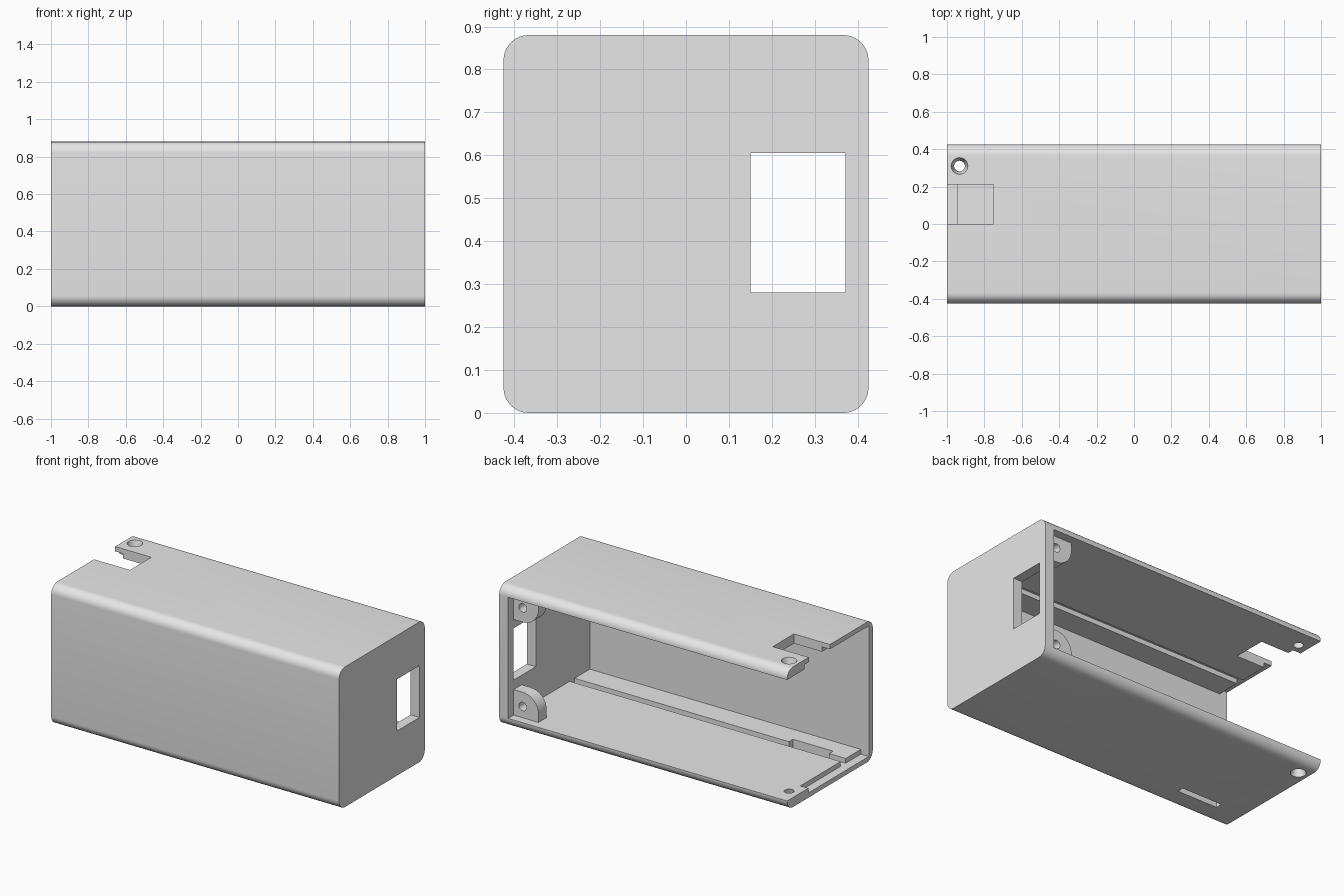
import bpy, bmesh, math
from mathutils import Matrix, Vector

if "Cube" in bpy.data.objects:
    bpy.data.objects.remove(bpy.data.objects["Cube"], do_unlink=True)

H = 0.88            # height of the case
WALL_IN = 0.06      # floor, ceiling and end wall thickness
grey = bpy.data.materials.new("light_grey")
grey.use_nodes = True
grey.diffuse_color = (0.8, 0.8, 0.8, 1)
grey.node_tree.nodes["Principled BSDF"].inputs["Base Color"].default_value = grey.diffuse_color


def add_object(name, bm):
    bmesh.ops.recalc_face_normals(bm, faces=bm.faces)
    mesh = bpy.data.meshes.new(name)
    bm.to_mesh(mesh)
    bm.free()
    mesh.materials.append(grey)
    ob = bpy.data.objects.new(name, mesh)
    bpy.context.collection.objects.link(ob)
    return ob


def box(name, x, y, z):
    bm = bmesh.new()
    bmesh.ops.create_cube(bm, size=1)
    for v in bm.verts:
        v.co = Vector([lo + (c + 0.5) * (hi - lo) for c, (lo, hi) in zip(v.co, (x, y, z))])
    return add_object(name, bm)


def prism(name, points, offset):
    bm = bmesh.new()
    face = bm.faces.new([bm.verts.new(p) for p in points])
    grown = bmesh.ops.extrude_face_region(bm, geom=[face])["geom"]
    bmesh.ops.translate(bm, vec=offset, verts=[g for g in grown if isinstance(g, bmesh.types.BMVert)])
    return add_object(name, bm)


def rod(name, r1, r2, depth, matrix):
    bm = bmesh.new()
    bmesh.ops.create_cone(bm, cap_ends=True, segments=32, radius1=r1, radius2=r2,
                          depth=depth, matrix=matrix)
    return add_object(name, bm)


def cut(ob, cutters):
    bpy.context.view_layer.objects.active = ob
    for c in cutters:
        c.hide_render = True
        mod = ob.modifiers.new("cut", "BOOLEAN")
        mod.operation = "DIFFERENCE"
        mod.solver = "EXACT"
        mod.object = c
        bpy.ops.object.modifier_apply(modifier=mod.name)
        bpy.data.objects.remove(c, do_unlink=True)


def smooth(ob):
    bpy.ops.object.select_all(action="DESELECT")
    ob.select_set(True)
    bpy.context.view_layer.objects.active = ob
    bpy.ops.object.shade_smooth_by_angle(angle=math.radians(30))


# Outer case: rounded rectangle swept along x
R, HALF, STEPS = 0.058, 0.425, 10
outline = []
for i, (sy, sz) in enumerate([(1, 1), (-1, 1), (-1, -1), (1, -1)]):
    for k in range(STEPS + 1):
        a = math.pi / 2 * (i + k / STEPS)
        outline.append((-1, sy * (HALF - R) + R * math.cos(a),
                        H / 2 + sz * (H / 2 - R) + R * math.sin(a)))
case = prism("case_shell", outline, (2, 0, 0))

inner_y = -0.385
seat = 0.03         # depth left under the end recesses and board grooves
cutters = [
    # Interior, open at the back and at one end
    box("cavity", (-1.2, 0.938), (inner_y, 0.6), (WALL_IN, H - WALL_IN)),
    # Window in the closed end
    box("window", (0.8, 1.2), (0.15, 0.372), (0.28, 0.605)),
    # Stepped seats at the open end
    box("floor_seat", (-1.2, -0.945), (inner_y, 0.215), (seat, H / 2)),
    box("ceiling_seat", (-1.2, -0.945), (inner_y, 0.25), (H / 2, H - seat)),
    # Groove along floor and ceiling
    box("groove", (-1.2, 0.938), (-0.235, -0.185), (seat, H - seat)),
    # Slot through the floor
    box("floor_slot", (-0.83, -0.55), (-0.275, -0.234), (-0.1, 0.2)),
    # Notch in the top edge
    box("top_notch", (-1.2, -0.75), (0, 0.21), (0.7, 1.0)),
]
# Countersunk screw holes in the top and bottom
for z, wide_up in ((WALL_IN / 2, False), (H - WALL_IN / 2, True)):
    radii = (0.028, 0.045) if wide_up else (0.045, 0.028)
    centre = Matrix.Translation((-0.933, 0.31, z))
    cutters.append(rod("countersink", *radii, WALL_IN + 0.004, centre))
cut(case, cutters)
smooth(case)

# Screw bosses in the corners of the closed end
for name, flip in (("lower_boss", False), ("upper_boss", True)):
    def place(z):
        return H - z if flip else z
    arc_x, arc_z, arc_r = 0.875, 0.11, 0.11
    points = [(0.95, 0.37, place(0.05)), (arc_x - arc_r, 0.37, place(0.05))]
    for k in range(STEPS + 1):
        a = math.pi - math.pi / 2 * k / STEPS
        points.append((arc_x + arc_r * math.cos(a), 0.37, place(arc_z + arc_r * math.sin(a))))
    points.append((0.95, 0.37, place(arc_z + arc_r)))
    boss = prism(name, points, (0, -0.08, 0))
    turn = Matrix.Translation((arc_x, 0.33, place(0.13))) @ Matrix.Rotation(math.pi / 2, 4, "X")
    cut(boss, [rod("boss_hole", 0.027, 0.027, 0.2, turn)])
    smooth(boss)
